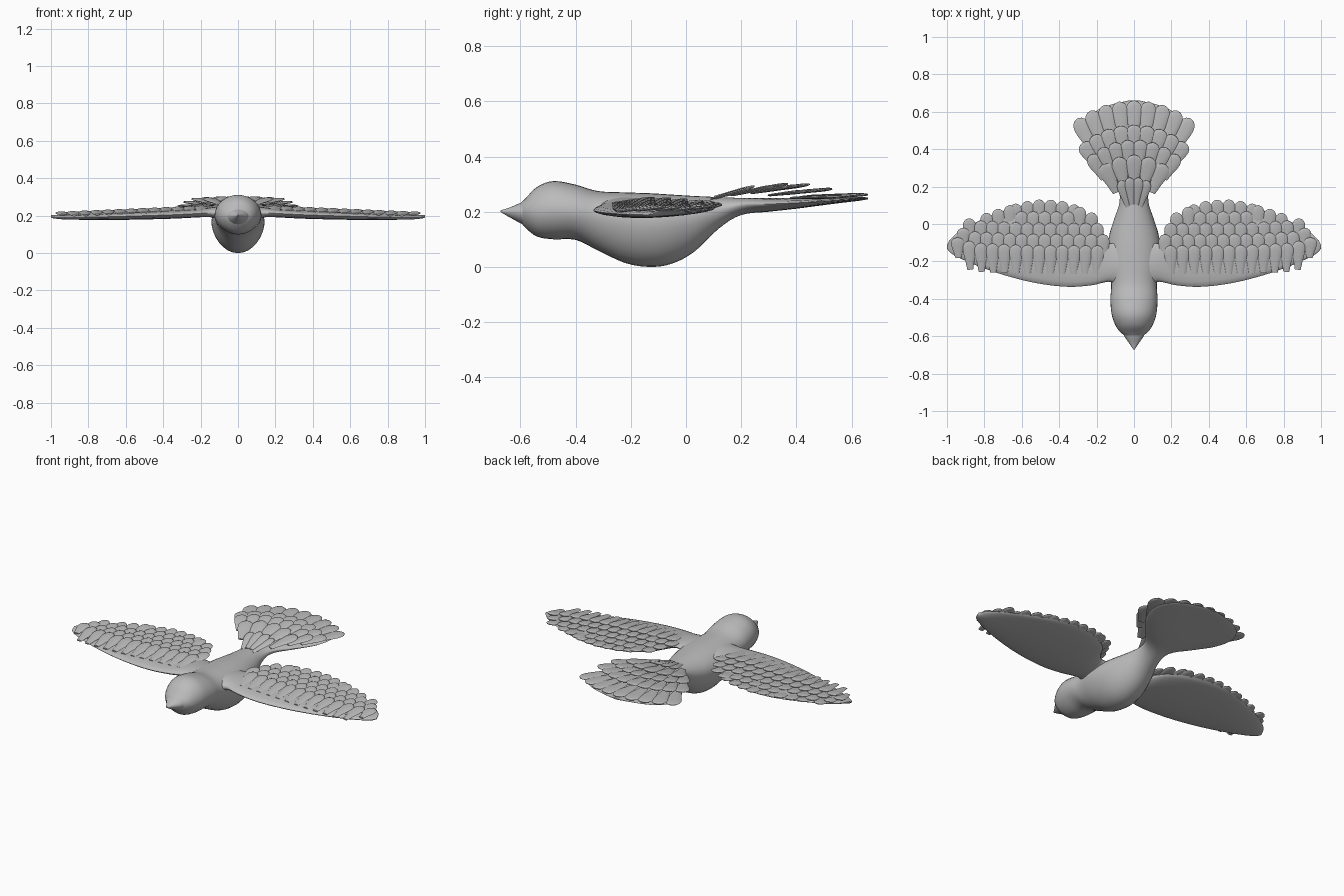
import bpy, bmesh, math
from mathutils import Matrix, Vector

if "Cube" in bpy.data.objects:
    bpy.data.objects.remove(bpy.data.objects["Cube"])

GREY = bpy.data.materials.new("plumage grey")
GREY.diffuse_color = (0.5, 0.5, 0.5, 1)
GREY.use_nodes = True
GREY.node_tree.nodes["Principled BSDF"].inputs["Base Color"].default_value = GREY.diffuse_color


def spline(rows, steps):
    """Catmull-Rom through rows of numbers, keyed on their order."""
    out = []
    for i in range(len(rows) - 1):
        a, b, c, d = (rows[min(max(k, 0), len(rows) - 1)] for k in (i - 1, i, i + 1, i + 2))
        for s in range(steps):
            t = s / steps
            out.append([0.5 * (2 * q + (r - p) * t + (2 * p - 5 * q + 4 * r - u) * t * t
                               + (3 * q - p - 3 * r + u) * t ** 3)
                        for p, q, r, u in zip(a, b, c, d)])
    return out + [list(rows[-1])]


def lerp(table, x):
    """Piecewise linear lookup."""
    for (x0, y0), (x1, y1) in zip(table, table[1:]):
        if x <= x1:
            return y0 + (y1 - y0) * (x - x0) / (x1 - x0)
    return table[-1][1]


def loft(bm, rings):
    """Skin closed rings and cap both ends."""
    vr = [[bm.verts.new(p) for p in r] for r in rings]
    n = len(vr[0])
    for a, b in zip(vr, vr[1:]):
        for i in range(n):
            bm.faces.new((a[i], a[(i + 1) % n], b[(i + 1) % n], b[i]))
    bm.faces.new(vr[0])
    bm.faces.new(vr[-1])


def finish(name, bm, mirror=False, angle=50):
    bmesh.ops.recalc_face_normals(bm, faces=bm.faces)
    me = bpy.data.meshes.new(name)
    bm.to_mesh(me)
    bm.free()
    me.materials.append(GREY)
    ob = bpy.data.objects.new(name, me)
    bpy.context.collection.objects.link(ob)
    if mirror:
        ob.modifiers.new("mirror", "MIRROR")
    bpy.ops.object.select_all(action="DESELECT")
    ob.select_set(True)
    bpy.context.view_layer.objects.active = ob
    bpy.ops.object.shade_smooth_by_angle(angle=math.radians(angle))
    return ob


def body_ring(y, w, zb, zt, zm, n=32):
    ring = []
    for i in range(n):
        a = 2 * math.pi * i / n
        c, s = math.cos(a), math.sin(a)
        low = abs(s) ** 1.15 if s < 0 else s
        ring.append((max(w, 0.002) * c, y, zm + (low * (zt - zm) if s > 0 else -low * (zm - zb))))
    return ring


# body with head and fanned tail: y, half width, bottom, top, widest height
BODY = [(-0.605, 0.035, 0.17, 0.225, 0.2), (-0.58, 0.072, 0.14, 0.25, 0.2),
        (-0.54, 0.1, 0.11, 0.29, 0.2), (-0.48, 0.12, 0.1, 0.311, 0.205),
        (-0.4, 0.126, 0.098, 0.298, 0.2), (-0.32, 0.122, 0.06, 0.275, 0.19),
        (-0.22, 0.138, 0.014, 0.27, 0.175), (-0.13, 0.142, 0.0, 0.267, 0.165),
        (-0.05, 0.13, 0.012, 0.262, 0.165), (0.03, 0.105, 0.055, 0.257, 0.175),
        (0.12, 0.077, 0.14, 0.253, 0.205), (0.2, 0.09, 0.188, 0.25, 0.225),
        (0.3, 0.175, 0.2, 0.25, 0.228), (0.4, 0.25, 0.211, 0.25, 0.232),
        (0.5, 0.275, 0.224, 0.25, 0.238), (0.58, 0.235, 0.234, 0.252, 0.243),
        (0.63, 0.15, 0.24, 0.253, 0.247), (0.66, 0.03, 0.245, 0.252, 0.249)]
bm = bmesh.new()
loft(bm, [body_ring(*r) for r in spline(BODY, 4)])
finish("body", bm)

# beak
bm = bmesh.new()
loft(bm, [body_ring(*r) for r in spline([(-0.56, 0.07, 0.135, 0.245, 0.195), (-0.6, 0.052, 0.158, 0.232, 0.198),
                                         (-0.64, 0.024, 0.18, 0.215, 0.2), (-0.672, 0.003, 0.199, 0.205, 0.202)], 4)])
finish("beak", bm)

# wings: x, leading y, trailing y, bottom, top
WING = [(0.06, -0.34, -0.08, 0.13, 0.262), (0.125, -0.31, -0.105, 0.178, 0.25),
        (0.17, -0.315, -0.08, 0.186, 0.243), (0.23, -0.328, 0.01, 0.184, 0.238),
        (0.35, -0.336, 0.08, 0.178, 0.232), (0.5, -0.32, 0.105, 0.174, 0.226),
        (0.65, -0.286, 0.085, 0.172, 0.219), (0.8, -0.238, 0.03, 0.173, 0.211),
        (0.92, -0.188, -0.03, 0.176, 0.204), (0.98, -0.155, -0.08, 0.182, 0.2),
        (1.0, -0.13, -0.112, 0.188, 0.195)]


def wing_ring(x, lead, trail, zb, zt, n=24):
    ring = []
    for i in range(n):
        a = 2 * math.pi * i / n
        u = 0.5 - 0.5 * math.cos(a)                 # 0 leading edge, 1 trailing edge
        s = math.sin(a)
        h = (zt - zb) / 2 * s * (1 - 0.35 * u)
        ring.append((x, lead + (trail - lead) * u, (zb + zt) / 2 + h + 0.012 * u * u))
    return ring


bm = bmesh.new()
loft(bm, [wing_ring(*r) for r in spline(WING, 4)])
finish("wings", bm, mirror=True)

# one feather: narrow root, broad round tip, thin domed section
FEATHER = [(0, 0.45), (0.3, 0.68), (0.55, 0.92), (0.72, 1.0), (0.84, 0.92),
           (0.92, 0.72), (0.97, 0.46), (1.0, 0.1)]


def feather(bm, tip, length, width, yaw, pitch, thick=0.007):
    """Tip position, then direction: yaw from +y towards +x, pitch upward."""
    rot = Matrix.Rotation(-yaw, 3, "Z") @ Matrix.Rotation(pitch, 3, "X")
    rings = []
    for t, w in FEATHER:
        ring = []
        for i in range(10):
            a = 2 * math.pi * i / 10
            ring.append(Vector(tip) + rot @ Vector((width / 2 * w * math.cos(a), (t - 1) * length,
                                                    thick * (0.3 + 0.7 * w) * math.sin(a))))
        rings.append(ring)
    loft(bm, rings)


# wing feathers: staggered rows, front rows lying over the ones behind
REAR = [(0.15, 0.02), (0.25, 0.075), (0.32, 0.105), (0.4, 0.127), (0.5, 0.132), (0.6, 0.118),
        (0.7, 0.09), (0.8, 0.055), (0.9, 0.025), (0.97, -0.015)]
FRONT = [(0.15, -0.115), (0.6, -0.112), (0.85, -0.1), (0.97, -0.065)]
bm = bmesh.new()
for row in range(5):
    for k in range(14):
        x = 0.195 + 0.0625 * k - (0.031 if row % 2 else 0)
        if x > 0.975:
            continue
        y = lerp(FRONT, x) + 0.06 * row
        rear = lerp(REAR, x)
        if y > rear + 0.025:
            continue
        if y > rear - 0.03:
            y = rear
        lift = 0.252 - 0.036 * (x - 0.15) / 0.85 - 0.003 * row
        yaw = 0.12 * (x - 0.5)
        feather(bm, (x, y, lift), 0.155 if x < 0.9 else 0.11, 0.07, yaw, 0.13)
finish("wing_feathers", bm, mirror=True)

# tail feathers: radius, count, half spread in degrees, tip height, length, width, pitch
TAIL = [(0.25, 4, 17, 0.293, 0.15, 0.058, 0.26), (0.37, 5, 27, 0.302, 0.17, 0.085, 0.2),
        (0.45, 8, 32, 0.3, 0.15, 0.078, 0.16), (0.53, 9, 32, 0.283, 0.15, 0.085, 0.1),
        (0.66, 9, 28, 0.262, 0.2, 0.088, 0.02)]
bm = bmesh.new()
for radius, count, spread, z, length, width, pitch in TAIL:
    for k in range(count):
        f = 2 * k / (count - 1) - 1
        a = math.radians(spread) * f
        r = radius * (1 - 0.03 * f * f)
        feather(bm, (r * math.sin(a), r * math.cos(a), z - 0.008 * f * f),
                length, width, a * 0.9, pitch)
finish("tail_feathers", bm)
